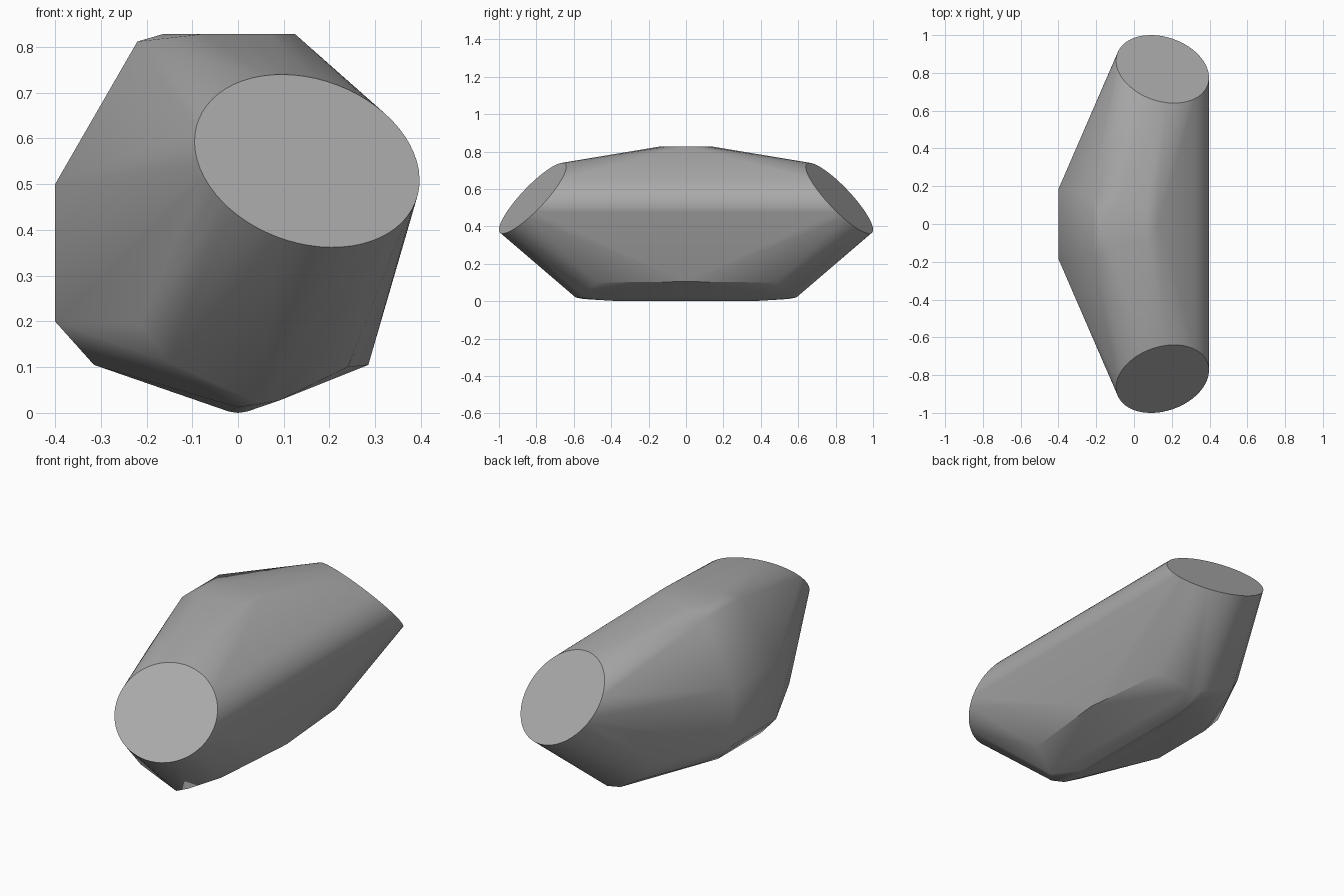
import bpy, bmesh, math
from mathutils import Vector

cube = bpy.data.objects.get("Cube")
if cube:
    bpy.data.objects.remove(cube, do_unlink=True)

# One plain grey
grey = bpy.data.materials.new("stone grey")
grey.use_nodes = True
color = (0.4, 0.4, 0.4, 1)
grey.diffuse_color = color
grey.node_tree.nodes["Principled BSDF"].inputs["Base Color"].default_value = color

bm = bmesh.new()


def add_pair(x, y, z):
    """Corner mirrored front to back; a single corner on the middle plane."""
    for side in ((-1, 1) if y else (1,)):
        bm.verts.new((x, side * y, z))


# Slanted round end faces
SEGMENTS, RADIUS = 64, 0.2536
centre = Vector((0.151, 0.82, 0.551))
normal = Vector((0.243, 0.704, 0.667)).normalized()
u = normal.orthogonal().normalized()
v = normal.cross(u)
for i in range(SEGMENTS):
    a = 2 * math.pi * i / SEGMENTS
    add_pair(*(centre + RADIUS * (math.cos(a) * u + math.sin(a) * v)))

# Faceted side corners
for corner in ((-0.4, 0.185, 0.5), (-0.4, 0.185, 0.2), (-0.22, 0.155, 0.812),
               (-0.315, 0.18, 0.105), (-0.215, 0.56, 0.195), (-0.15, 0.6, 0.11),
               (0.285, 0, 0.105), (0.24, 0.48, 0.1)):
    add_pair(*corner)

# Flat top and rounded keel
for corner in ((-0.165, 0, 0.828), (-0.08, 0.125, 0.828), (0, 0.135, 0.828),
               (0.07, 0.1, 0.828), (0.125, 0, 0.828),
               (0, 0.35, 0), (-0.02, 0.35, 0.003), (0.02, 0.4, 0.003),
               (0, 0.55, 0.012), (0.05, 0.59, 0.02), (0.09, 0.55, 0.027)):
    add_pair(*corner)

# Stretch a tight skin over all corners
hull = bmesh.ops.convex_hull(bm, input=bm.verts[:])
loose = [g for g in bm.verts if not g.link_faces]
bmesh.ops.delete(bm, geom=loose, context='VERTS')
bmesh.ops.dissolve_limit(bm, angle_limit=math.radians(0.5),
                         verts=bm.verts[:], edges=bm.edges[:])
bmesh.ops.recalc_face_normals(bm, faces=bm.faces[:])

mesh = bpy.data.meshes.new("faceted_body")
bm.to_mesh(mesh)
bm.free()
mesh.materials.append(grey)
body = bpy.data.objects.new("faceted_body", mesh)
bpy.context.collection.objects.link(body)

# Soft facets, crisp rims
bpy.context.view_layer.objects.active = body
body.select_set(True)
bpy.ops.object.shade_smooth_by_angle(angle=math.radians(30))
weighted = body.modifiers.new("weighted_normals", 'WEIGHTED_NORMAL')
weighted.keep_sharp = True
